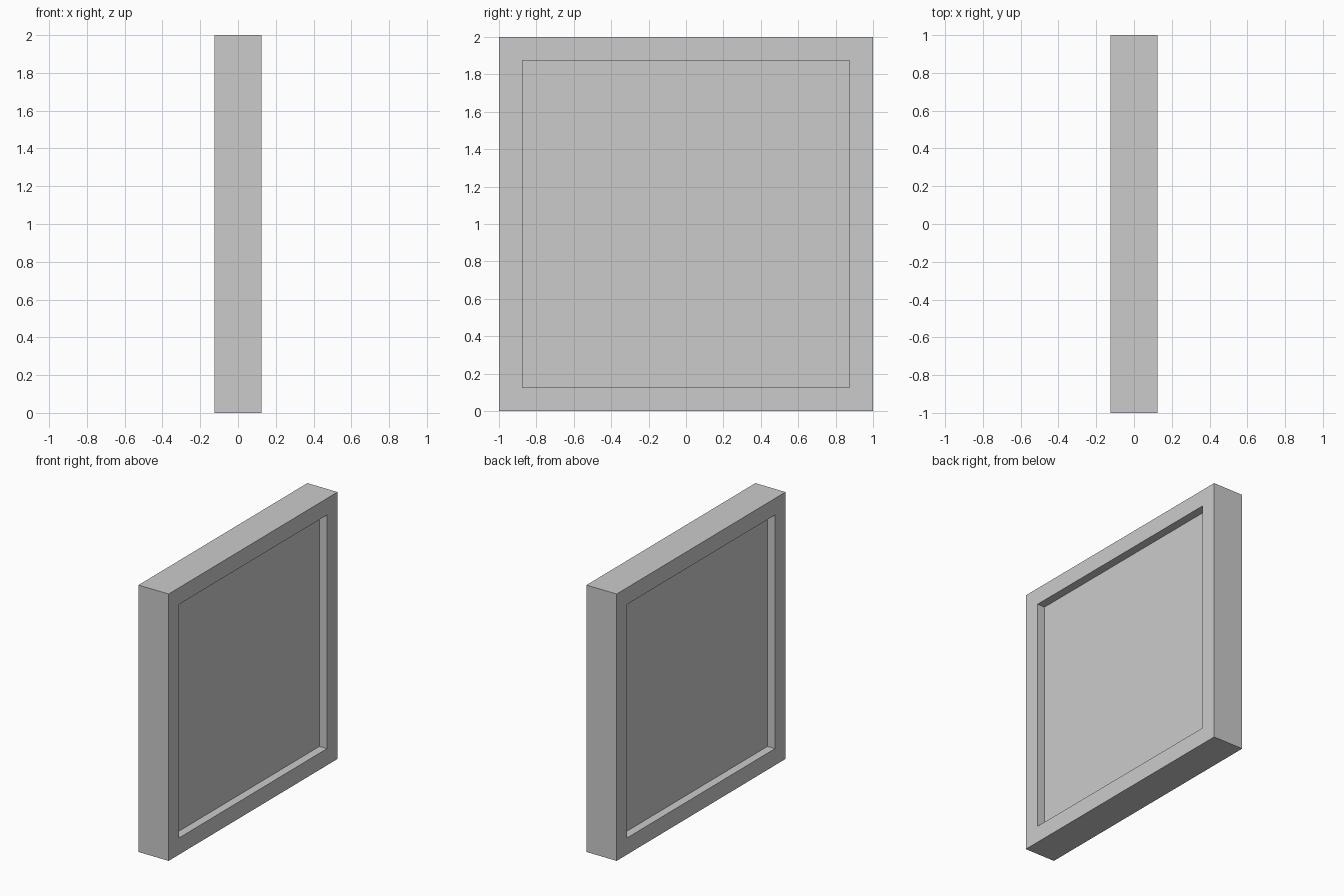
import bpy, bmesh
from mathutils import Matrix, Vector

if "Cube" in bpy.data.objects:
    bpy.data.objects.remove(bpy.data.objects["Cube"])

SIZE, THICK, BORDER, RECESS = 2.0, 0.25, 0.125, 0.0625

# Square slab standing on the ground
bm = bmesh.new()
bmesh.ops.create_cube(bm, size=1.0, matrix=Matrix.Translation((0, 0, SIZE / 2))
                      @ Matrix.Diagonal((THICK, SIZE, SIZE, 1)))

# Recessed panel on both broad faces, leaving a raised border
for face in [f for f in bm.faces if abs(f.normal.x) > 0.9]:
    inward = -face.normal.copy()
    bmesh.ops.inset_region(bm, faces=[face], thickness=BORDER, use_even_offset=True)
    inner = bmesh.ops.extrude_discrete_faces(bm, faces=[face])["faces"][0]
    bmesh.ops.translate(bm, verts=inner.verts, vec=Vector(inward) * RECESS)

bmesh.ops.recalc_face_normals(bm, faces=bm.faces)
mesh = bpy.data.meshes.new("framed_panel")
bm.to_mesh(mesh)
bm.free()
bpy.context.collection.objects.link(bpy.data.objects.new("framed_panel", mesh))
